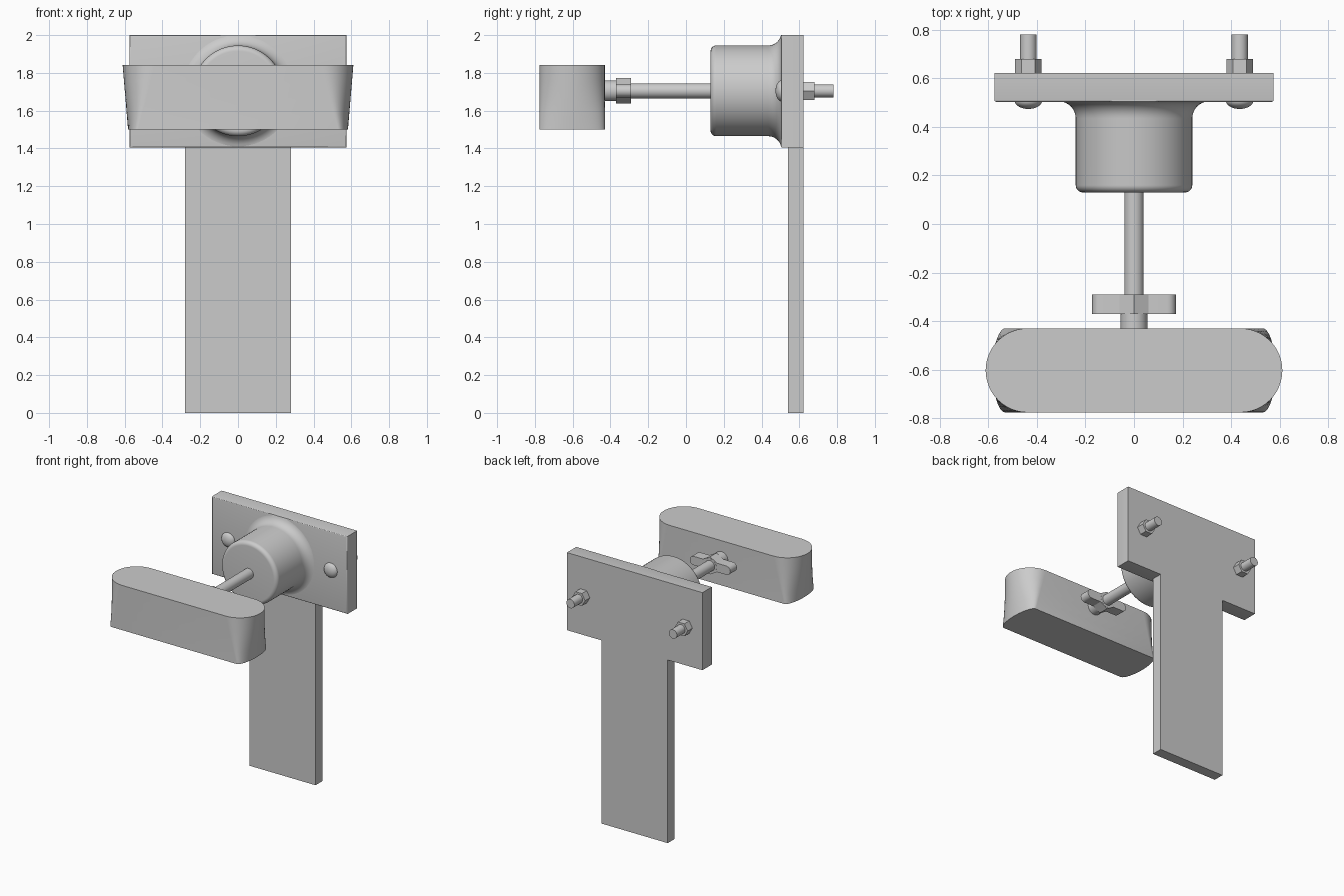
import bpy, bmesh
from math import sin, cos, pi, radians

if "Cube" in bpy.data.objects:
    bpy.data.objects.remove(bpy.data.objects["Cube"])

AXIS_Z = 1.705  # height of the shared horizontal axis


def finish(name, bm, angle=35):
    bmesh.ops.recalc_face_normals(bm, faces=bm.faces)
    me = bpy.data.meshes.new(name)
    bm.to_mesh(me)
    bm.free()
    ob = bpy.data.objects.new(name, me)
    bpy.context.collection.objects.link(ob)
    bpy.ops.object.select_all(action='DESELECT')
    ob.select_set(True)
    bpy.context.view_layer.objects.active = ob
    bpy.ops.object.shade_smooth_by_angle(angle=radians(angle))
    return ob


def loft(bm, rings):
    """Skin a list of equal-length point rings and cap both ends."""
    vs = [[bm.verts.new(p) for p in ring] for ring in rings]
    for a, b in zip(vs, vs[1:]):
        for i in range(len(a)):
            j = (i + 1) % len(a)
            bm.faces.new((a[i], a[j], b[j], b[i]))
    bm.faces.new(vs[0])
    bm.faces.new(vs[-1])


def lathe(name, profile, x=0, segs=32, phase=0.0, clamp=1.0):
    """Turn (radius, y) points about a y-parallel axis; clamp limits height."""
    bm = bmesh.new()
    rings = []
    for r, y in profile:
        ring = []
        for i in range(segs):
            a = phase + 2 * pi * i / segs
            ring.append((x + r * cos(a), y, AXIS_Z + max(-clamp, min(clamp, r * sin(a)))))
        rings.append(ring)
    loft(bm, rings)
    return finish(name, bm)


def box(name, x, y0, y1, z0, z1, bevel=0):
    bm = bmesh.new()
    loft(bm, [[(-x, y, z0), (x, y, z0), (x, y, z1), (-x, y, z1)] for y in (y0, y1)])
    if bevel:
        front = [e for e in bm.edges if all(v.co.y < y0 + 1e-4 for v in e.verts)]
        bmesh.ops.bevel(bm, geom=front, offset=bevel, segments=3, profile=0.5, affect='EDGES')
    return finish(name, bm)


# T-shaped mount: plate and long tongue
box("mount_plate", 0.575, 0.503, 0.622, 1.405, 2.0, bevel=0.008)
box("mount_tongue", 0.28, 0.54, 0.622, 0.0, 1.405)

# Boss with rounded nose and filleted foot
steps = [i / 8 * pi / 2 for i in range(9)]
nose = [(0.21 + 0.03 * sin(a), 0.16 - 0.03 * cos(a)) for a in steps]
foot = [(0.31 - 0.07 * cos(a), 0.435 + 0.07 * sin(a)) for a in steps]
lathe("boss", nose + foot + [(0.31, 0.52)], segs=64, clamp=0.295)

# Rod, collar and wing nut
lathe("rod", [(0.04, -0.30), (0.04, 0.14)])
lathe("collar", [(0.055, -0.435), (0.055, -0.29)])
lathe("wing_nut_hub", [(0.068, -0.371), (0.068, -0.291)], segs=6, phase=pi / 2)
bm = bmesh.new()
for s in (-1, 1):
    outline = [(s * 0.055, -0.034), (s * 0.055, 0.034)]
    outline += [(s * (0.138 + 0.034 * sin(pi * i / 12)), 0.034 * cos(pi * i / 12)) for i in range(13)]
    loft(bm, [[(px, y, AXIS_Z + pz) for px, pz in outline] for y in (-0.371, -0.291)])
finish("wing_nut_wings", bm)


# Pad: full round ends on top, blunter ends underneath
def pad_ring(straight, bulge, z, n=24):
    ring = []
    for s in (1, -1):
        for i in range(n + 1):
            a = -pi / 2 + pi * i / n
            ring.append((s * (straight + bulge * cos(a)), -0.603 + s * 0.173 * sin(a), z))
    return ring


bm = bmesh.new()
top, low = (0.438, 0.173), (0.53, 0.052)
loft(bm, [pad_ring(low[0] + (top[0] - low[0]) * t, low[1] + (top[1] - low[1]) * t, 1.5 + 0.343 * t)
          for t in (0, 0.25, 0.5, 0.75, 1)])
finish("pad", bm)

# Bolts: domed head in front, stud and hex nut behind
dome = [(0.056 * sin(a) + 0.0005, 0.508 - 0.034 * cos(a)) for a in steps]
for side, x in (("left", -0.435), ("right", 0.435)):
    lathe("bolt_head_" + side, dome, x)
    lathe("bolt_stud_" + side, [(0.034, 0.51), (0.034, 0.78)], x)
    lathe("bolt_nut_" + side, [(0.055, 0.62), (0.055, 0.68)], x, segs=6)
